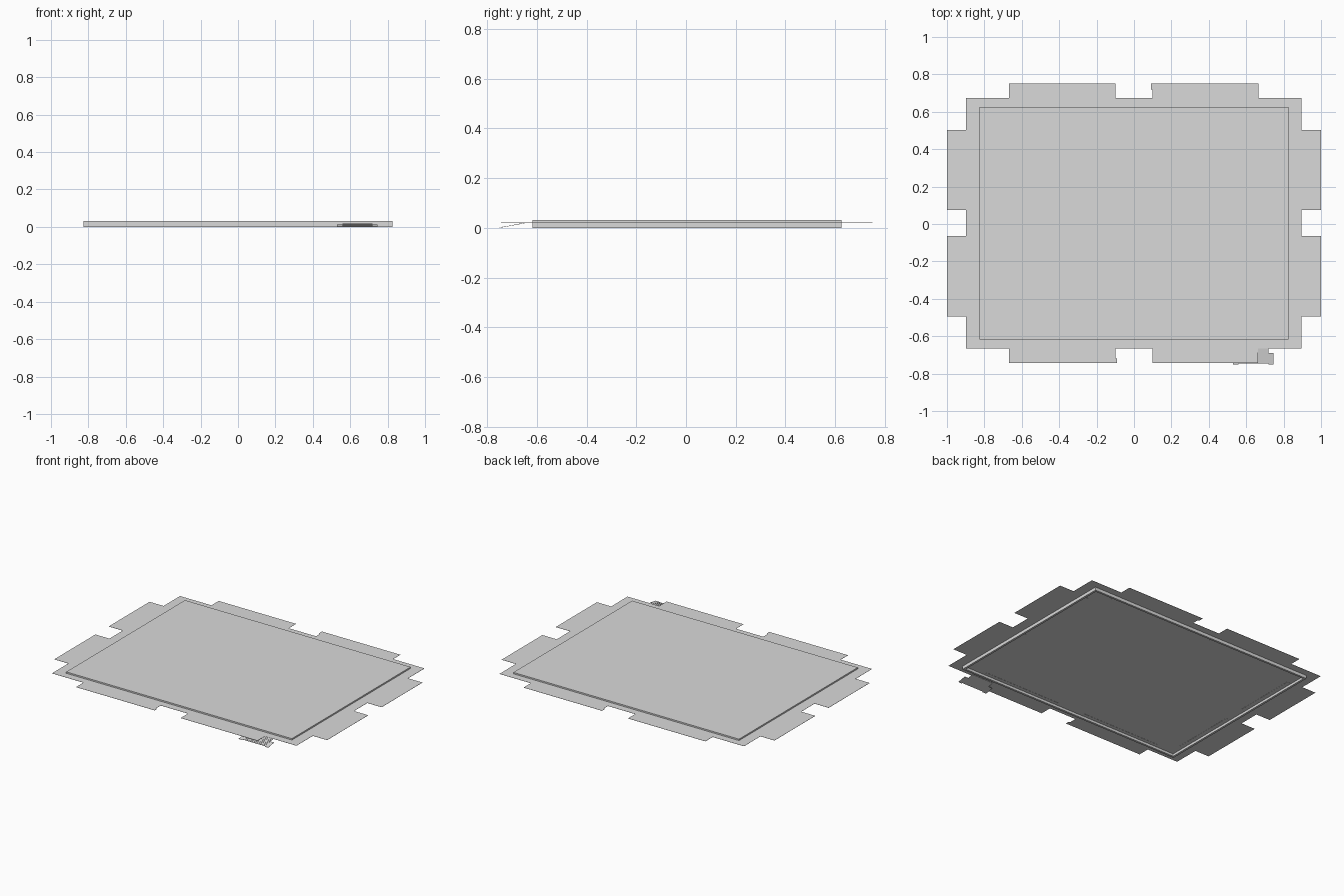
import bpy
import bmesh

old = bpy.data.objects.get("Cube")
if old:
    bpy.data.objects.remove(old, do_unlink=True)

grey = bpy.data.materials.new("light_grey")
grey.use_nodes = True
grey.diffuse_color = (0.7, 0.7, 0.7, 1)
grey.node_tree.nodes["Principled BSDF"].inputs["Base Color"].default_value = grey.diffuse_color


def finish(name, bm):
    bmesh.ops.recalc_face_normals(bm, faces=bm.faces)
    mesh = bpy.data.meshes.new(name)
    bm.to_mesh(mesh)
    bm.free()
    mesh.materials.append(grey)
    obj = bpy.data.objects.new(name, mesh)
    bpy.context.collection.objects.link(obj)
    return obj


def prism(name, points, z0, z1):
    """Extrude a plan outline from z0 to z1."""
    bm = bmesh.new()
    face = bm.faces.new([bm.verts.new((x, y, z0)) for x, y in points])
    new = bmesh.ops.extrude_face_region(bm, geom=[face])["geom"]
    verts = [v for v in new if isinstance(v, bmesh.types.BMVert)]
    bmesh.ops.translate(bm, verts=verts, vec=(0, 0, z1 - z0))
    return finish(name, bm)


def rectangle(x0, x1, y0, y1):
    return [(x0, y0), (x1, y0), (x1, y1), (x0, y1)]


# Panel slab
X, Y0, Y1 = 0.827, -0.617, 0.626
FLOOR, TOP, LIP = 0.016, 0.031, 0.014
prism("panel", rectangle(-X, X, Y0, Y1), FLOOR, TOP)

# Thin lip around the recessed underside
bm = bmesh.new()
rings = []
for inset in (0, LIP):
    for z in (0, FLOOR):
        plan = rectangle(-X + inset, X - inset, Y0 + inset, Y1 - inset)
        rings.append([bm.verts.new((x, y, z)) for x, y in plan])
outer_low, outer_high, inner_low, inner_high = rings
loop = [outer_low, outer_high, inner_high, inner_low, outer_low]
for a, b in zip(loop, loop[1:]):
    for i in range(4):
        j = (i + 1) % 4
        bm.faces.new((a[i], a[j], b[j], b[i]))
finish("underside_lip", bm)

# Thin surrounding sheet with two flaps on each side, as one outline
left_half = [
    (0, -0.666), (-0.1, -0.666), (-0.1, -0.715), (-0.09, -0.72), (-0.09, -0.743),
    (-0.667, -0.743), (-0.667, -0.666), (-0.897, -0.666), (-0.897, -0.495),
    (-1, -0.495), (-1, -0.065), (-0.897, -0.065), (-0.897, 0.075), (-1, 0.075),
    (-1, 0.502), (-0.897, 0.502), (-0.897, 0.674), (-0.667, 0.674),
    (-0.667, 0.75), (-0.1, 0.75), (-0.1, 0.674), (0, 0.674),
]
right_half = [
    (0.1, 0.674), (0.1, 0.715), (0.09, 0.72), (0.09, 0.75), (0.665, 0.75),
    (0.665, 0.674), (0.895, 0.674), (0.895, 0.502), (1, 0.502), (1, 0.075),
    (0.895, 0.075), (0.895, -0.065), (1, -0.065), (1, -0.495), (0.895, -0.495),
    (0.895, -0.666), (0.663, -0.666), (0.663, -0.743), (0.1, -0.743), (0.1, -0.666),
]
prism("flap_sheet", left_half + right_half, 0.0205, 0.0215)

# Fine strips on the recessed underside, one for each flap
for sx in (-1, 1):
    for sy in (-1, 1):
        a, b = sorted((sx * 0.1, sx * 0.67))
        y = sy * 0.585
        prism("long_strip", rectangle(a, b, y - 0.008, y + 0.008), FLOOR - 0.001, FLOOR)
        a, b = sorted((sy * 0.07, sy * 0.5))
        x = sx * 0.79
        prism("short_strip", rectangle(x - 0.008, x + 0.008, a, b), FLOOR - 0.001, FLOOR)


# Ribbon connector sloping down from the front edge
def ribbon(name, x0, x1, y0, y1, lift, thickness):
    bm = bmesh.new()
    corners = []
    for dz in (0, thickness):
        for x, y in rectangle(x0, x1, y0, y1):
            z = (y + 0.75) * 0.18 + lift + dz
            corners.append(bm.verts.new((x, y, z)))
    bm.faces.new(corners[:4])
    bm.faces.new(corners[4:])
    for i in range(4):
        j = (i + 1) % 4
        bm.faces.new((corners[i], corners[j], corners[j + 4], corners[i + 4]))
    return finish(name, bm)


ribbon("connector_ribbon", 0.56, 0.72, -0.745, -0.65, 0, 0.0015)
for i in range(8):
    y = -0.738 + i * 0.01
    ribbon("connector_rib", 0.56, 0.72, y - 0.003, y + 0.003, 0.0015, 0.0008)
for name, x0, x1 in (("connector_left_end", 0.72, 0.747), ("connector_right_end", 0.53, 0.56)):
    for i in range(6):
        y = -0.745 + i * 0.01
        ribbon(name, x0, x1, y - 0.005, y + 0.005, 0, 0.0015)
